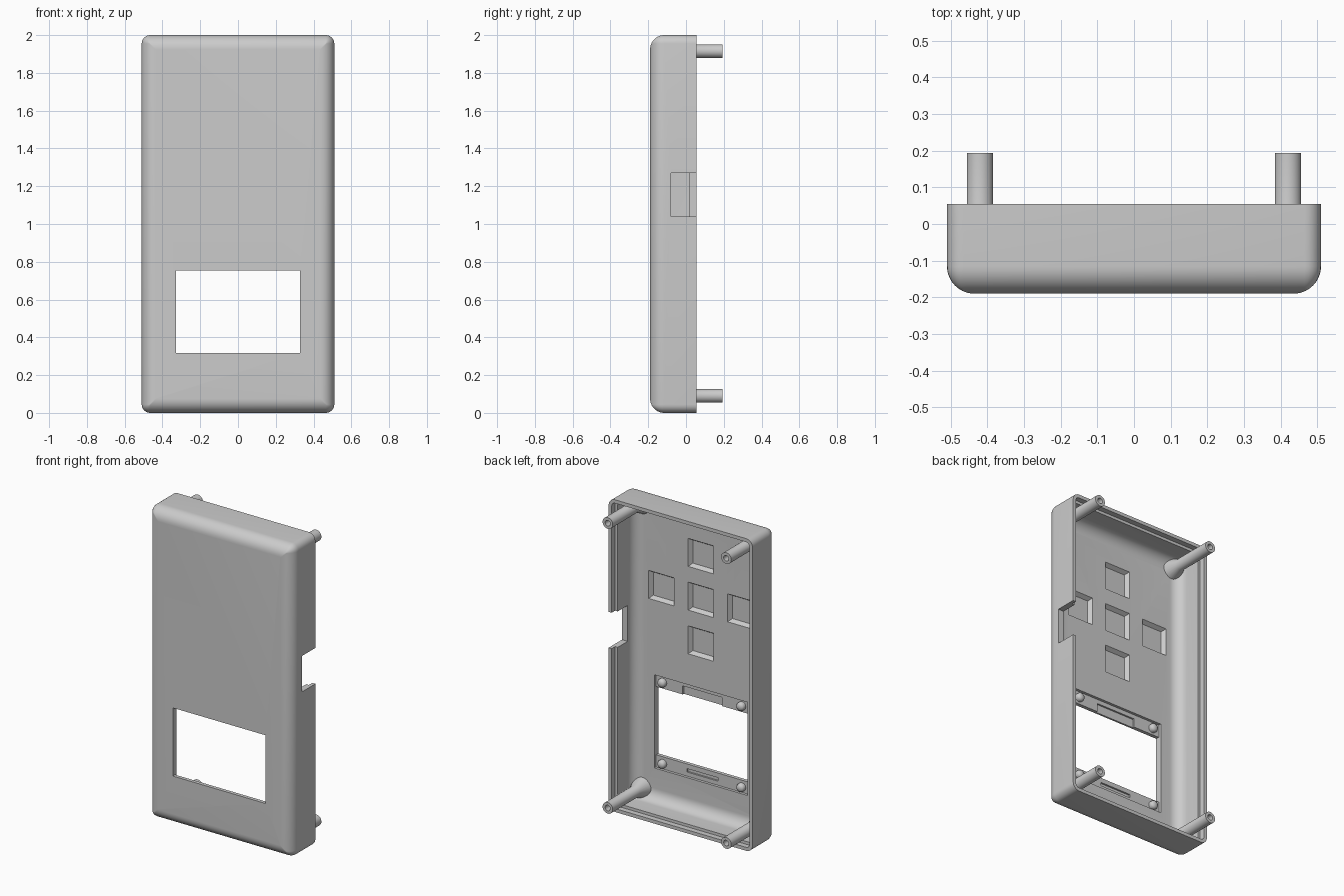
import bpy, bmesh, math
from mathutils import Matrix, Vector

if "Cube" in bpy.data.objects:
    bpy.data.objects.remove(bpy.data.objects["Cube"], do_unlink=True)

grey = bpy.data.materials.new("plain_grey")
grey.use_nodes = True
COLOUR = (0.6, 0.6, 0.6, 1)
grey.diffuse_color = COLOUR
grey.node_tree.nodes["Principled BSDF"].inputs["Base Color"].default_value = COLOUR

HALF_W, FRONT, RIM, FLOOR = 0.51, -0.19, 0.055, -0.15


def make_object(name, bm):
    bmesh.ops.recalc_face_normals(bm, faces=bm.faces)
    mesh = bpy.data.meshes.new(name)
    bm.to_mesh(mesh)
    bm.free()
    mesh.materials.append(grey)
    obj = bpy.data.objects.new(name, mesh)
    bpy.context.collection.objects.link(obj)
    return obj


def smooth(obj):
    bpy.ops.object.select_all(action="DESELECT")
    obj.select_set(True)
    bpy.context.view_layer.objects.active = obj
    bpy.ops.object.shade_smooth_by_angle(angle=math.radians(35))


def loft(bm, loops):
    """Skin a chain of closed loops and cap both ends."""
    rings = [[bm.verts.new(p) for p in loop] for loop in loops]
    n = len(rings[0])
    for a, b in zip(rings, rings[1:]):
        for i in range(n):
            j = (i + 1) % n
            bm.faces.new((a[i], a[j], b[j], b[i]))
    bm.faces.new(rings[0])
    bm.faces.new(rings[-1])


def rounded_outline(offset, y, radius=0.045, steps=6):
    """Outline of the case pulled inward by an offset."""
    r = max(radius - offset, 0.004)
    hx, hz = HALF_W - offset - r, 1 - offset - r
    points = []
    for k, (sx, sz) in enumerate(((1, 1), (-1, 1), (-1, -1), (1, -1))):
        for i in range(steps + 1):
            a = math.pi / 2 * (k + i / steps)
            points.append((sx * hx + r * math.cos(a), y, 1 + sz * hz + r * math.sin(a)))
    return points


def fillet(offset, y, r, steps=10):
    """Offset and depth pairs of a quarter round, from flat face to wall."""
    return [(offset + r - r * math.sin(a), y + r - r * math.cos(a))
            for a in (math.pi / 2 * i / steps for i in range(steps + 1))]


def block(x, z, y_deep, y_open, taper=0.0):
    """Cutter block given x and z ranges, narrowed at its deep end."""
    bm = bmesh.new()

    def ring(y, t):
        return [(x[0] + t, y, z[0] + t), (x[1] - t, y, z[0] + t),
                (x[1] - t, y, z[1] - t), (x[0] + t, y, z[1] - t)]
    loft(bm, [ring(y_deep, taper), ring(y_open, 0)])
    return make_object("cutter", bm)


def cut(target, cutter):
    cutter.hide_render = True
    mod = target.modifiers.new("cut", "BOOLEAN")
    mod.operation, mod.solver, mod.object = "DIFFERENCE", "EXACT", cutter
    bpy.ops.object.select_all(action="DESELECT")
    target.select_set(True)
    bpy.context.view_layer.objects.active = target
    bpy.ops.object.modifier_apply(modifier=mod.name)
    bpy.data.objects.remove(cutter, do_unlink=True)


# Hollow case: rounded front, stepped rim, rounded inside
LIP, WALL, STEP = 0.022, 0.04, 0.02
profile = fillet(0, FRONT, 0.075)
profile += [(0, RIM), (LIP, RIM), (LIP, STEP), (WALL, STEP)]
profile += reversed(fillet(WALL, FLOOR, 0.07))
bm = bmesh.new()
loft(bm, [rounded_outline(o, y) for o, y in profile])
case = make_object("case_shell", bm)

# Screen window with recessed ledges above and below
cut(case, block((-0.33, 0.33), (0.24, 0.837), -0.167, -0.1))
cut(case, block((-0.329, 0.329), (0.318, 0.755), -0.3, -0.1))
cut(case, block((-0.14, 0.14), (0.7, 0.81), -0.178, -0.1))
cut(case, block((-0.11, 0.11), (0.266, 0.288), -0.178, -0.1))

# Cross of five button pockets in the floor
PITCH, SIDE = 0.28, 0.09
for i, k in ((0, 0), (1, 0), (-1, 0), (0, 1), (0, -1)):
    x, z = i * PITCH, 1.405 + k * PITCH
    cut(case, block((x - SIDE, x + SIDE), (z - SIDE, z + SIDE), -0.175, FLOOR + 0.0005, 0.016))

# Connector notch in the left wall
cut(case, block((0.42, 0.6), (1.04, 1.27), -0.08, 0.2))
smooth(case)


def lathe(name, outline, x, z, sides=24):
    """Turn (radius, y) pairs about an axis along y."""
    bm = bmesh.new()
    loft(bm, [[(x + r * math.cos(t), y, z + r * math.sin(t))
               for t in (2 * math.pi * i / sides for i in range(sides))]
              for r, y in outline])
    smooth(make_object(name, bm))


# Hollow corner posts with flared feet, and ledge studs
POST = [(0.07, -0.16), (0.068, -0.145), (0.036, -0.08), (0.036, 0.193),
        (0.018, 0.193), (0.018, 0.08)]
STUD = [(0.027, -0.17), (0.027, -0.152), (0.023, -0.143), (0.014, -0.137), (0.003, -0.135)]
for side, sx in (("left", 1), ("right", -1)):
    for level, post_z, stud_z in (("upper", 1.915, 0.795), ("lower", 0.09, 0.275)):
        lathe(f"{level}_{side}_post", POST, sx * 0.42, post_z)
        lathe(f"{level}_{side}_stud", STUD, sx * 0.28, stud_z)
